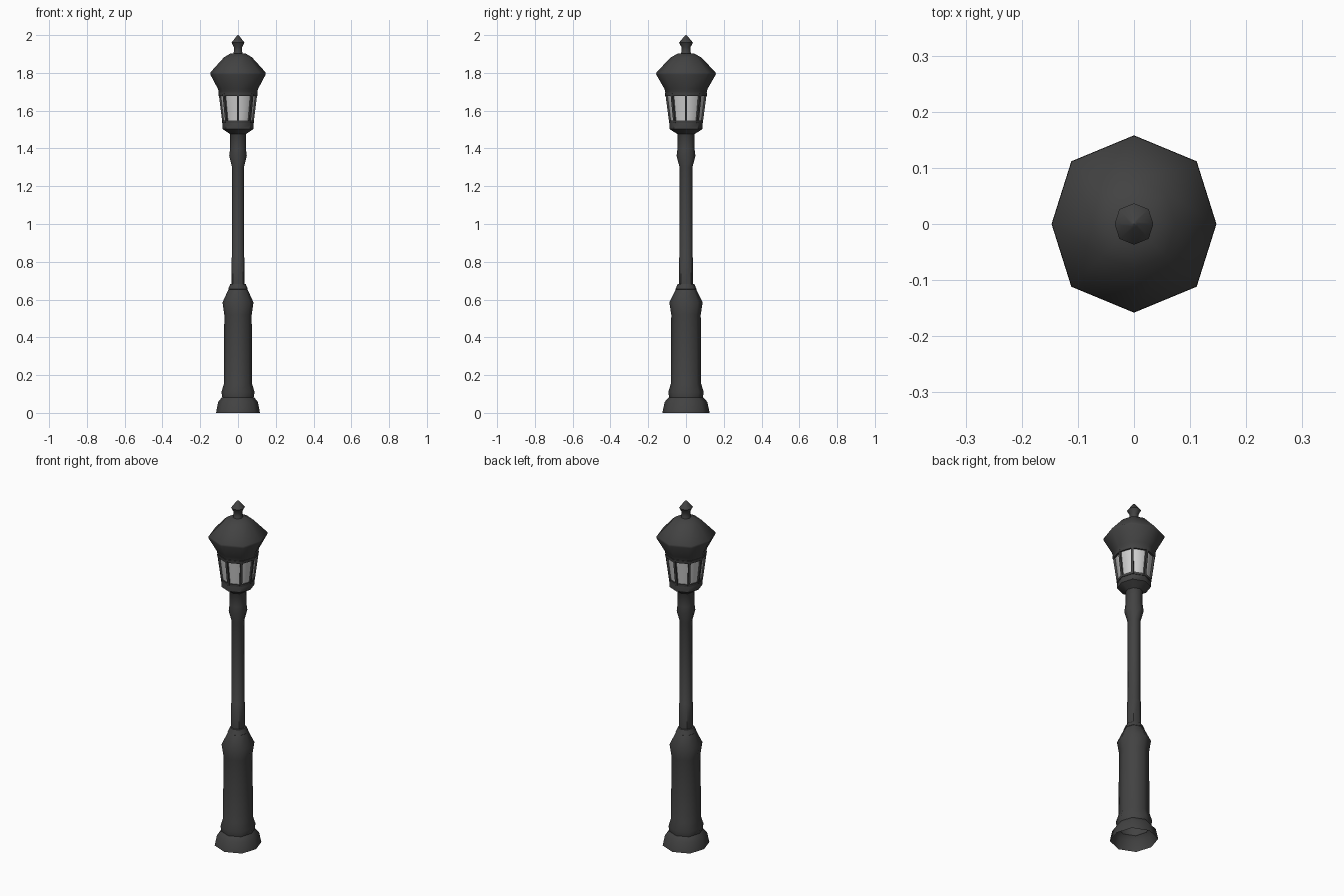
import bpy, bmesh, math
from mathutils import Vector

if "Cube" in bpy.data.objects:
    bpy.data.objects.remove(bpy.data.objects["Cube"])


def material(name, rgb):
    m = bpy.data.materials.new(name)
    m.diffuse_color = (*rgb, 1)
    m.use_nodes = True
    m.node_tree.nodes["Principled BSDF"].inputs["Base Color"].default_value = m.diffuse_color
    return m


IRON = material("dark iron", (0.055, 0.055, 0.055))
GLASS = material("pale glass", (0.62, 0.62, 0.62))


def corner(i, r, z):
    # octagon corner; the two side corners are pulled in slightly
    a = i * math.pi / 4
    k = 0.93 if i % 4 == 0 else 1.0
    return Vector((r * k * math.cos(a), r * math.sin(a), z))


def finish(name, bm, mat, smooth=50):
    bmesh.ops.remove_doubles(bm, verts=bm.verts, dist=1e-5)
    bmesh.ops.recalc_face_normals(bm, faces=bm.faces)
    me = bpy.data.meshes.new(name)
    bm.to_mesh(me)
    bm.free()
    me.materials.append(mat)
    ob = bpy.data.objects.new(name, me)
    bpy.context.collection.objects.link(ob)
    if smooth:
        bpy.ops.object.select_all(action='DESELECT')
        ob.select_set(True)
        bpy.context.view_layer.objects.active = ob
        bpy.ops.object.shade_smooth_by_angle(angle=math.radians(smooth))
    return ob


def octagon_lathe(name, profile, mat, closed=False):
    # skin octagonal rings given as (radius, height)
    bm = bmesh.new()
    rings = [[bm.verts.new(corner(i, max(r, 1e-4), z)) for i in range(8)]
             for r, z in profile]
    pairs = list(zip(rings, rings[1:]))
    if closed:
        pairs.append((rings[-1], rings[0]))
    for lo, hi in pairs:
        for i in range(8):
            j = (i + 1) % 8
            bm.faces.new((lo[i], lo[j], hi[j], hi[i]))
    return finish(name, bm, mat)


# Foot (open underneath) and pedestal
octagon_lathe("foot", [(0.125, 0), (0.113, 0.058), (0.092, 0.082)], IRON)
octagon_lathe("pedestal", [(0.088, 0.075), (0.094, 0.11), (0.080, 0.155),
                           (0.078, 0.52), (0.088, 0.585), (0.054, 0.655)], IRON)
octagon_lathe("collar", [(0.050, 0.65), (0.056, 0.655), (0.044, 0.682),
                         (0.034, 0.684)], IRON)

# Pole with swelling at the top
octagon_lathe("pole", [(0.037, 0.68), (0.037, 0.82), (0.034, 0.825), (0.034, 1.30),
                       (0.050, 1.36), (0.045, 1.40), (0.045, 1.475),
                       (0.052, 1.487)], IRON)

# Lantern: tray, glass, rails and corner bars
octagon_lathe("lantern_tray", [(0.044, 1.475), (0.088, 1.503), (0.088, 1.525),
                               (0.086, 1.54), (0.0, 1.54)], IRON)
octagon_lathe("lantern_glass", [(0.083, 1.538), (0.102, 1.692)], GLASS)
octagon_lathe("lower_rail", [(0.080, 1.535), (0.090, 1.535), (0.091, 1.548),
                             (0.082, 1.548)], IRON, closed=True)
octagon_lathe("upper_rail", [(0.100, 1.678), (0.110, 1.678), (0.112, 1.695),
                             (0.100, 1.695)], IRON, closed=True)

for i in range(8):
    bm = bmesh.new()
    a = i * math.pi / 4
    side = Vector((-math.sin(a), math.cos(a), 0)) * 0.0065
    rows = []
    for r, z in ((0.089, 1.535), (0.110, 1.692)):
        o, n = corner(i, r, z), corner(i, r - 0.012, z)
        rows.append([bm.verts.new(p) for p in (o - side, o + side, n + side, n - side)])
    for k in range(4):
        m = (k + 1) % 4
        bm.faces.new((rows[0][k], rows[0][m], rows[1][m], rows[1][k]))
    bm.faces.new(rows[0])
    bm.faces.new(rows[1])
    finish(f"corner_bar_{i + 1}", bm, IRON, smooth=0)

# Roof and finial
octagon_lathe("roof", [(0.0, 1.69), (0.108, 1.69), (0.114, 1.715), (0.158, 1.792),
                       (0.157, 1.803), (0.080, 1.882), (0.045, 1.902),
                       (0.0, 1.904)], IRON)
octagon_lathe("finial", [(0.027, 1.90), (0.023, 1.915), (0.023, 1.935),
                         (0.037, 1.96), (0.006, 1.997), (0.0, 2.0)], IRON)
